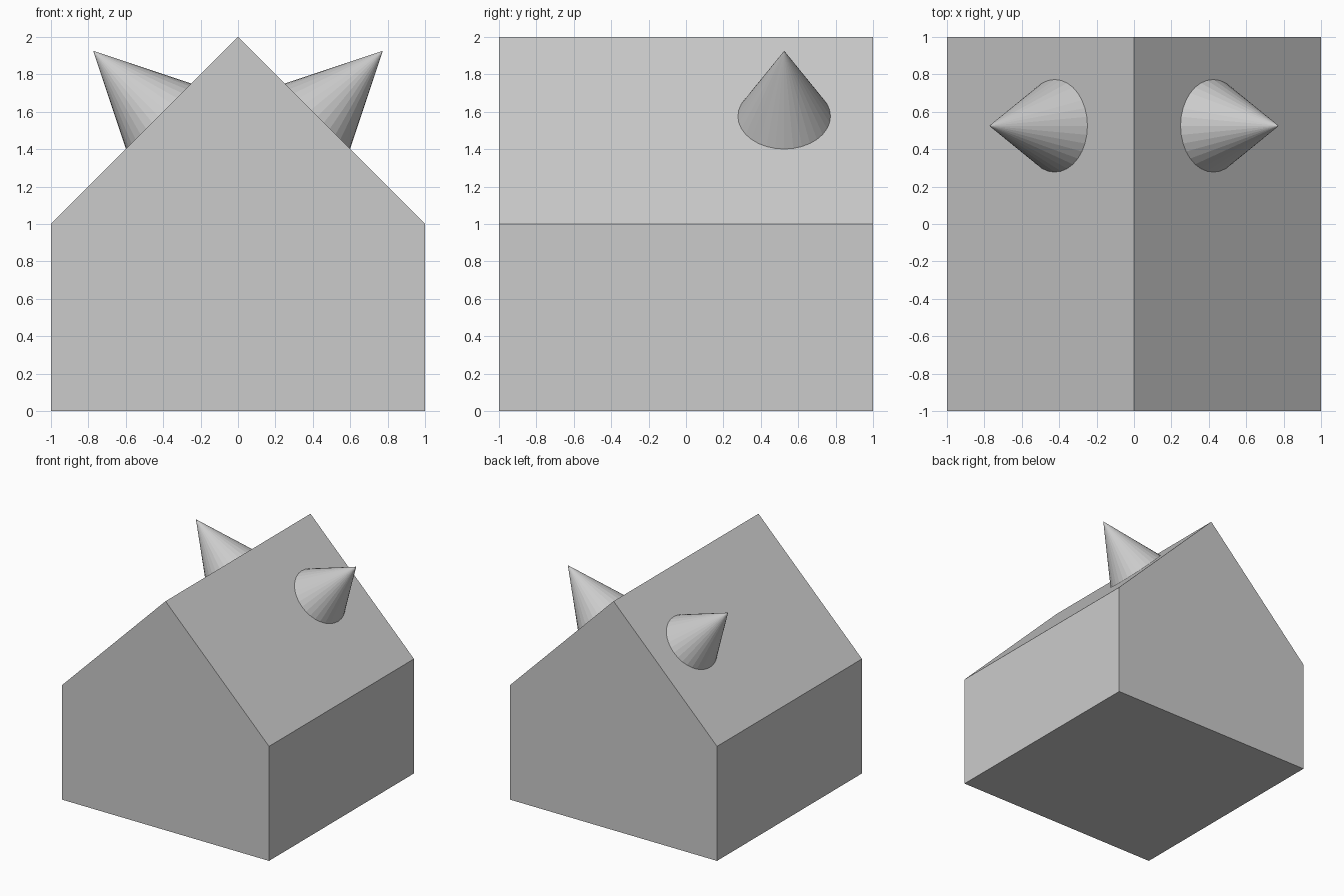
import bpy, bmesh
from math import radians

if "Cube" in bpy.data.objects:
    bpy.data.objects.remove(bpy.data.objects["Cube"])

# House body: gable profile extruded from front to back
profile = [(-1, 0), (1, 0), (1, 1), (0, 2), (-1, 1)]
bm = bmesh.new()
front = bm.faces.new([bm.verts.new((x, -1, z)) for x, z in profile])
ext = bmesh.ops.extrude_face_region(bm, geom=[front], use_keep_orig=True)
bmesh.ops.translate(bm, vec=(0, 2, 0),
                    verts=[v for v in ext["geom"] if isinstance(v, bmesh.types.BMVert)])
bmesh.ops.recalc_face_normals(bm, faces=bm.faces)
mesh = bpy.data.meshes.new("house_body")
bm.to_mesh(mesh)
bm.free()
bpy.context.collection.objects.link(bpy.data.objects.new("house_body", mesh))

# Cones standing square to each roof slope, bases flush with the roof
RADIUS, HEIGHT = 0.2475, 0.495
for name, side in (("left_roof_cone", -1), ("right_roof_cone", 1)):
    lift = HEIGHT / 2 * 0.5 ** 0.5
    bpy.ops.mesh.primitive_cone_add(
        vertices=32, radius1=RADIUS, radius2=0, depth=HEIGHT,
        location=(side * (0.424 + lift), 0.525, 1.576 + lift),
        rotation=(0, side * radians(45), 0))
    bpy.context.object.name = name
